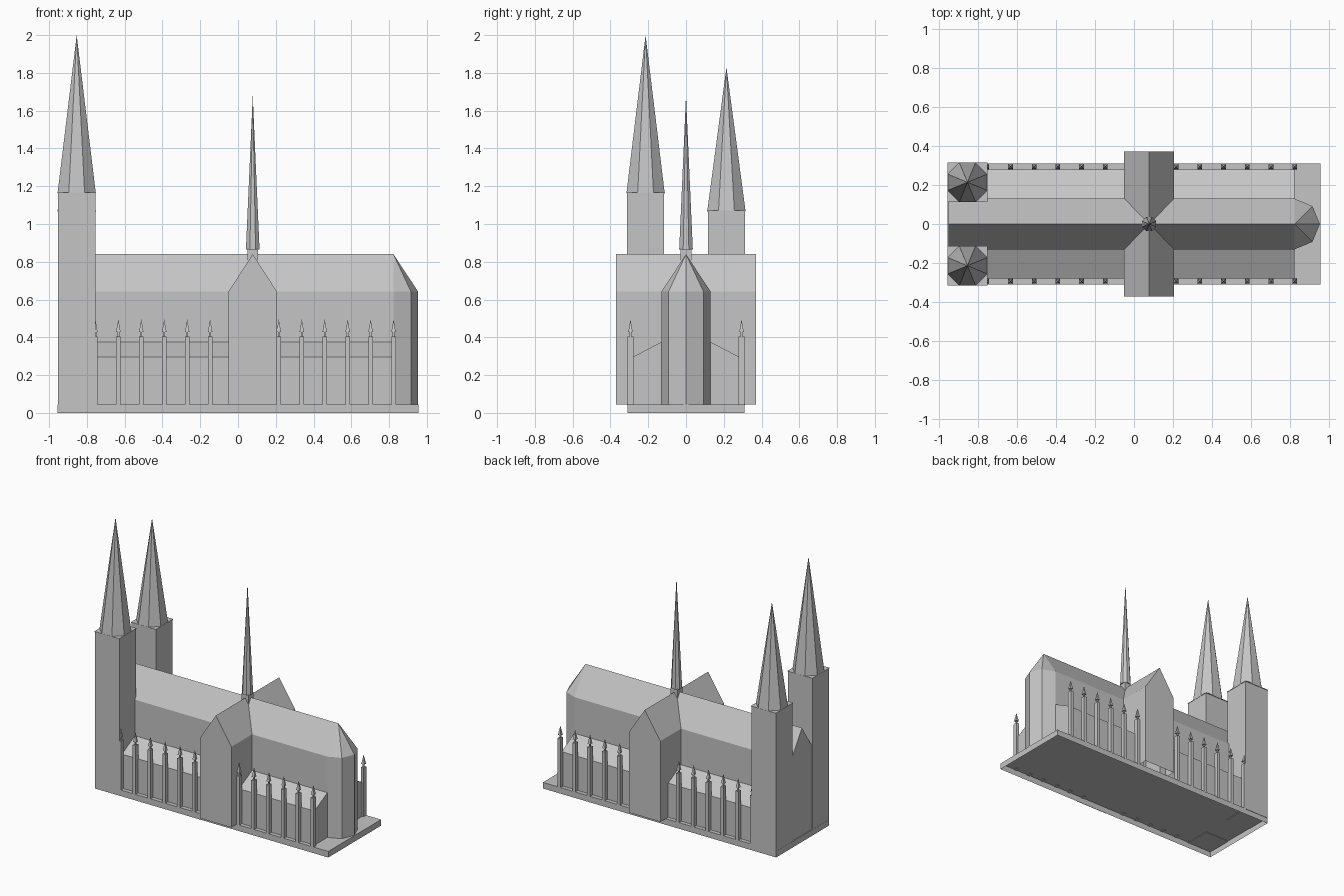
import bpy, bmesh, math
from mathutils import Vector

if "Cube" in bpy.data.objects:
    bpy.data.objects.remove(bpy.data.objects["Cube"], do_unlink=True)

stone = bpy.data.materials.new("grey stone")
stone.use_nodes = True
GREY = (0.56, 0.56, 0.56, 1)
stone.diffuse_color = GREY
stone.node_tree.nodes["Principled BSDF"].inputs["Base Color"].default_value = GREY

FLOOR, EAVE, RIDGE = 0.045, 0.643, 0.84
CROSS_X = 0.078          # centre of the crossing
NAVE_HALF = 0.13
APSE_X = 0.823


def finish(name, bm):
    mesh = bpy.data.meshes.new(name)
    bm.to_mesh(mesh)
    bm.free()
    mesh.materials.append(stone)
    obj = bpy.data.objects.new(name, mesh)
    bpy.context.collection.objects.link(obj)
    return obj


def add_box(bm, x0, x1, y0, y1, z0, z1):
    geom = bmesh.ops.create_cube(bm, size=1)["verts"]
    for v in geom:
        v.co = Vector((x0 + (v.co.x + .5) * (x1 - x0),
                       y0 + (v.co.y + .5) * (y1 - y0),
                       z0 + (v.co.z + .5) * (z1 - z0)))


def box(name, *bounds, open_below=False):
    bm = bmesh.new()
    add_box(bm, *bounds)
    if open_below:
        bm.normal_update()
        under = [f for f in bm.faces if f.normal.z < -.5]
        bmesh.ops.delete(bm, geom=under, context="FACES")
    return finish(name, bm)


def prism(name, profile, start, end, place):
    """Extrude a (u, z) profile; its first edge is the underside and stays open."""
    bm = bmesh.new()
    ends = [[bm.verts.new(place(u, t, z)) for u, z in profile] for t in (start, end)]
    n = len(profile)
    caps = [bm.faces.new(ring) for ring in ends]
    sides = []
    for i in range(n):
        j = (i + 1) % n
        sides.append(bm.faces.new((ends[0][i], ends[0][j], ends[1][j], ends[1][i])))
    bmesh.ops.recalc_face_normals(bm, faces=caps + sides)
    bmesh.ops.delete(bm, geom=sides[:1], context="FACES")
    return finish(name, bm)


def add_spire(bm, x, y, z0, z1, radius, sides):
    """Pointed cone with its flat sides facing the axes."""
    turn = math.pi / sides
    ring = [bm.verts.new((x + radius * math.cos(turn + 2 * turn * i),
                          y + radius * math.sin(turn + 2 * turn * i), z0))
            for i in range(sides)]
    tip = bm.verts.new((x, y, z1))
    bm.faces.new(ring[::-1])
    for i in range(sides):
        bm.faces.new((ring[i], ring[(i + 1) % sides], tip))


def spire(name, x, y, z0, z1, apothem):
    bm = bmesh.new()
    add_spire(bm, x, y, z0, z1, apothem / math.cos(math.pi / 8), 8)
    return finish(name, bm)


def house(half):
    return [(-half, FLOOR), (half, FLOOR), (half, EAVE), (0, RIDGE), (-half, EAVE)]


# Hollow base, open underneath
box("base_slab", -.955, .956, -.309, .309, 0, FLOOR, open_below=True)

# Nave and transept, crossing gabled volumes
prism("nave", house(NAVE_HALF), -.95, APSE_X, lambda u, t, z: (t, u, z))
prism("transept", house(.128), -.371, .371, lambda u, t, z: (CROSS_X + u, t, z))

# Half-octagon apse with a pointed roof
bm = bmesh.new()
angles = [math.radians(a) for a in range(-90, 91, 45)]
low, high = [[bm.verts.new((APSE_X + NAVE_HALF * math.cos(a), NAVE_HALF * math.sin(a), z))
              for a in angles] for z in (FLOOR, EAVE)]
peak = bm.verts.new((APSE_X, 0, RIDGE))
for i in range(4):
    bm.faces.new((low[i], low[i + 1], high[i + 1], high[i]))
    bm.faces.new((high[i], high[i + 1], peak))
finish("apse", bm)

# West towers with a thin square cap and octagonal spire
TOWER_X = -.854
for side, sign, top, tip in (("right", -1, 1.165, 2.0), ("left", 1, 1.07, 1.83)):
    y = sign * .214
    box(side + "_tower", TOWER_X - .1, TOWER_X + .1, y - .098, y + .098, FLOOR - .004, top)
    box(side + "_tower_cap", TOWER_X - .102, TOWER_X + .102,
        y - .102, y + .102, top - .003, top + .001)
    spire(side + "_tower_spire", TOWER_X, y, top, tip, .101)

# Side aisles with lean-to roofs, and buttresses with pinnacles
for side, sign in (("right", -1), ("left", 1)):
    aisle = [(.1, FLOOR), (.28, FLOOR), (.28, .297), (NAVE_HALF, .376), (.1, .376)]
    for part, x0, x1 in (("west", -.76, 0), ("east", .15, APSE_X)):
        prism(f"{side}_{part}_aisle", aisle, x0, x1,
              lambda u, t, z: (t, sign * u, z))
    bm = bmesh.new()
    y = sign * .294
    for first in (-.755, .216):
        for i in range(6):
            x = first + .1215 * i
            add_box(bm, x - .012, x + .012, y - .016, y + .016, FLOOR - .004, .405)
            add_box(bm, x - .005, x + .005, y - .005, y + .005, .4, .43)
            add_spire(bm, x, y, .428, .495, .017, 4)
    finish(side + "_buttresses", bm)

# Slender spire over the crossing
box("crossing_turret", CROSS_X - .028, CROSS_X + .028, -.028, .028, .78, .868)
spire("crossing_spire", CROSS_X, 0, .866, 1.68, .036)
